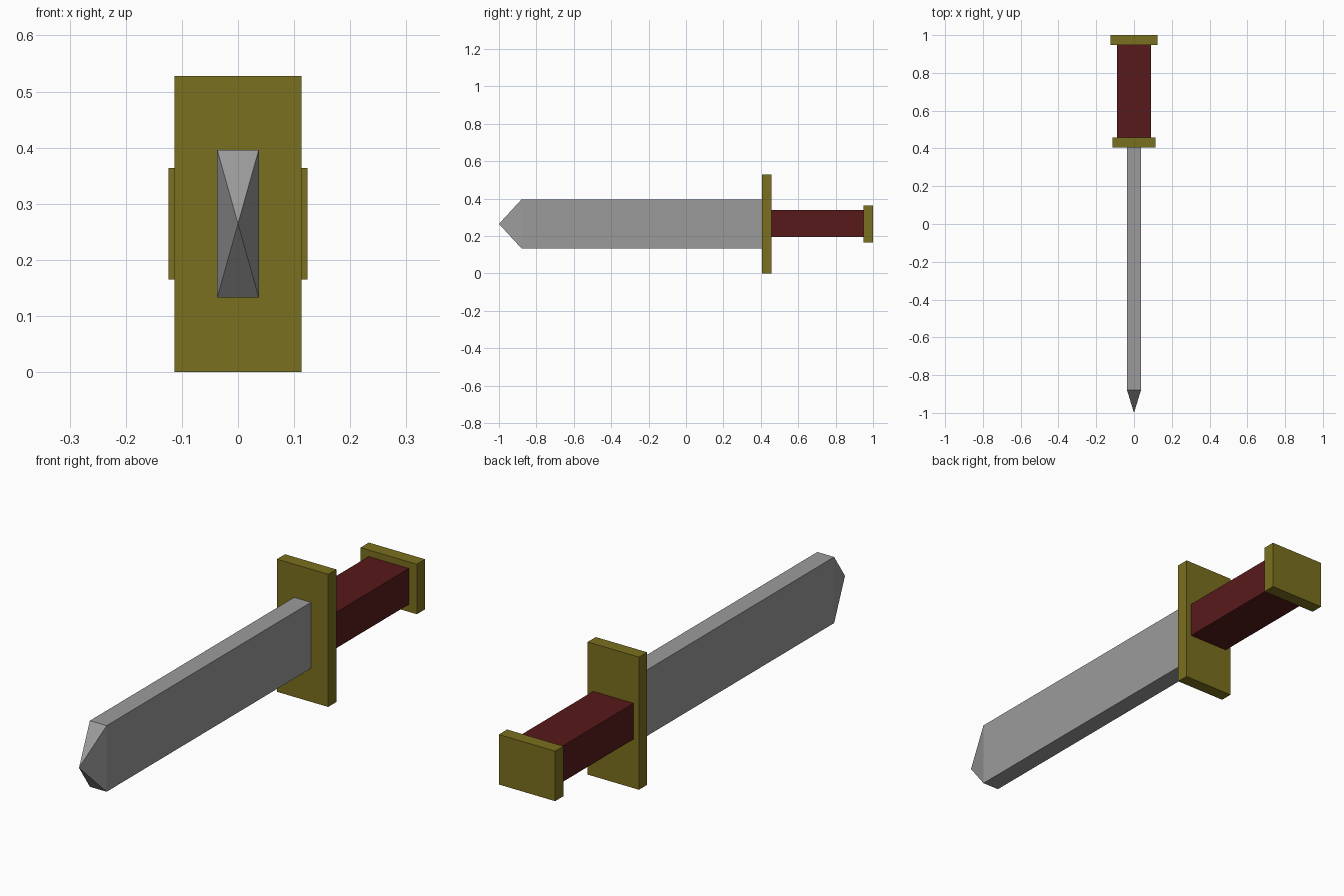
import bpy
import bmesh

if "Cube" in bpy.data.objects:
    bpy.data.objects.remove(bpy.data.objects["Cube"])


def material(name, rgb):
    mat = bpy.data.materials.new(name)
    mat.diffuse_color = (*rgb, 1)
    mat.use_nodes = True
    mat.node_tree.nodes["Principled BSDF"].inputs["Base Color"].default_value = mat.diffuse_color
    return mat


def finish(name, bm, mat):
    bmesh.ops.recalc_face_normals(bm, faces=bm.faces)
    mesh = bpy.data.meshes.new(name)
    bm.to_mesh(mesh)
    bm.free()
    mesh.materials.append(mat)
    obj = bpy.data.objects.new(name, mesh)
    bpy.context.collection.objects.link(obj)
    return obj


def box(half_x, y0, y1, z0, z1):
    bm = bmesh.new()
    bmesh.ops.create_cube(bm, size=1)
    bmesh.ops.scale(bm, vec=(2 * half_x, y1 - y0, z1 - z0), verts=bm.verts)
    bmesh.ops.translate(bm, vec=(0, (y0 + y1) / 2, (z0 + z1) / 2), verts=bm.verts)
    return bm


gold = material("brass", (0.195, 0.162, 0.013))
red = material("grip_red", (0.097, 0.010, 0.010))
steel = material("steel", (0.33, 0.33, 0.33))

# Hilt: cross guard, grip and pommel
finish("guard", box(0.113, 0.406, 0.457, 0.0, 0.528), gold)
finish("grip", box(0.089, 0.457, 0.948, 0.195, 0.338), red)
finish("pommel", box(0.124, 0.948, 1.0, 0.165, 0.364), gold)

# Blade: bar whose front face is poked out into a pyramid point
bm = box(0.037, -0.879, 0.406, 0.133, 0.396)
front = min(bm.faces, key=lambda f: f.calc_center_median().y)
tip = bmesh.ops.poke(bm, faces=[front])["verts"][0]
tip.co.y = -1.0
finish("blade", bm, steel)
